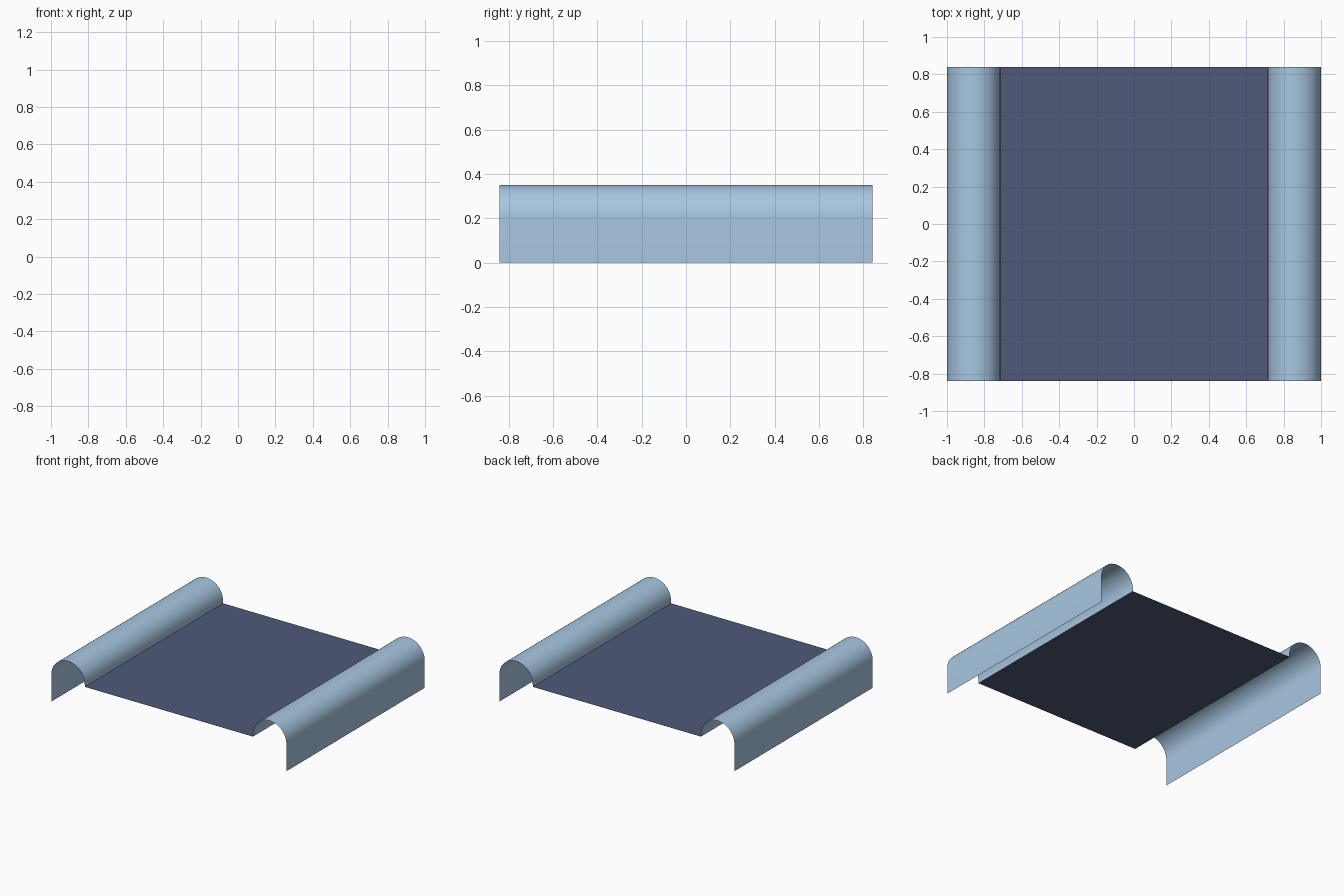
import bpy
import math

if "Cube" in bpy.data.objects:
    bpy.data.objects.remove(bpy.data.objects["Cube"])

HALF_Y = 0.84       # half depth
OUT, INN = 1.0, 0.715
TOP, SHEET_Z = 0.35, 0.19
R = (OUT - INN) / 2
SEG = 24


def material(name, rgb):
    m = bpy.data.materials.new(name)
    m.diffuse_color = (*rgb, 1.0)
    m.use_nodes = True
    m.node_tree.nodes["Principled BSDF"].inputs["Base Color"].default_value = m.diffuse_color
    return m


def sweep(name, profile, mat):
    """Thin open sheet: an (x, z) profile swept along y."""
    n = len(profile)
    verts = [(x, y, z) for y in (-HALF_Y, HALF_Y) for x, z in profile]
    faces = [(i, i + 1, n + i + 1, n + i) for i in range(n - 1)]
    me = bpy.data.meshes.new(name)
    me.from_pydata(verts, [], faces)
    me.materials.append(mat)
    ob = bpy.data.objects.new(name, me)
    bpy.context.collection.objects.link(ob)
    # normals point up / outward
    if sum(p.normal.z for p in me.polygons) < 0:
        me.flip_normals()
    for p in me.polygons:
        p.use_smooth = True
    return ob


blue = material("pale_blue", (0.39, 0.57, 0.75))
slate = material("dark_slate", (0.080, 0.102, 0.188))

# rounded side rails: tall outer wall, half-round top, short inner wall
arc = [((OUT + INN) / 2 + R * math.cos(math.pi * i / SEG),
        TOP - R + R * math.sin(math.pi * i / SEG)) for i in range(SEG + 1)]
rail = [(OUT, 0.0)] + arc + [(INN, SHEET_Z)]
for side, s in (("left", -1), ("right", 1)):
    sweep(side + "_rail", [(s * x, z) for x, z in rail], blue)

# flat bed between the rails
sweep("bed", [(-INN, SHEET_Z), (INN, SHEET_Z)], slate)
